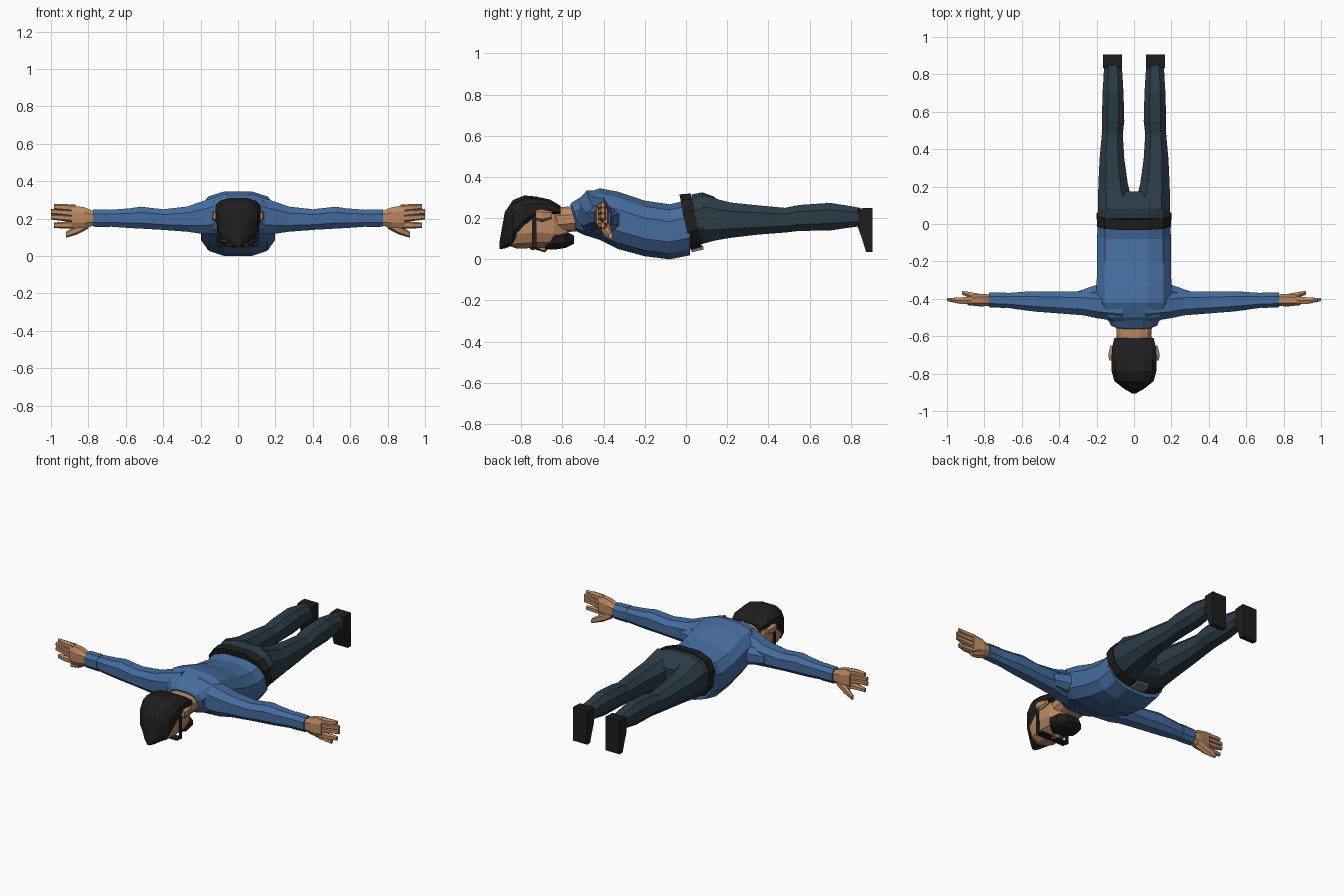
import bpy, bmesh, math
from mathutils import Vector, Matrix


def mat(name, r, g, b):
    m = bpy.data.materials.new(name)
    m.diffuse_color = (r, g, b, 1)
    return m


BLUE = mat("blue shirt", 0.06, 0.15, 0.34)
NAVY = mat("dark slate trousers", 0.025, 0.045, 0.062)
BLACK = mat("black hair", 0.013, 0.013, 0.013)
SKIN = mat("tan skin", 0.50, 0.25, 0.125)
GREY = mat("grey metal", 0.16, 0.16, 0.15)


def finish(name, bm, m, mirror):
    bmesh.ops.recalc_face_normals(bm, faces=bm.faces)
    me = bpy.data.meshes.new(name)
    bm.to_mesh(me)
    bm.free()
    me.materials.append(m)
    ob = bpy.data.objects.new(name, me)
    bpy.context.collection.objects.link(ob)
    if mirror:
        ob.modifiers.new("mirror", 'MIRROR')
    return ob


def loft(name, secs, m, axis='y', n=12, p=0.8, shear=0.0, mirror=False):
    """Rings (pos, side centre, side half, z top, z bottom) joined along x or y."""
    bm = bmesh.new()
    k = math.cos(math.pi / n) ** p
    rings = []
    for t, c, h, zt, zb in secs:
        zm, hz, ring = (zt + zb) / 2, (zt - zb) / 2, []
        for i in range(n):
            a = (i + 0.5) * 2 * math.pi / n
            ca, sa = math.cos(a), math.sin(a)
            u = math.copysign(abs(ca) ** p, ca) / k * h
            w = math.copysign(abs(sa) ** p, sa) / k * hz
            s, z = t - shear * w, zm + w
            ring.append(bm.verts.new((c + u, s, z) if axis == 'y' else (s, c + u, z)))
        rings.append(ring)
    for a, b in zip(rings, rings[1:]):
        for i in range(n):
            j = (i + 1) % n
            bm.faces.new((a[i], a[j], b[j], b[i]))
    bm.faces.new(rings[0])
    bm.faces.new(rings[-1])
    return finish(name, bm, m, mirror)


def box(name, c, size, m, rx=0.0, mirror=False):
    bm = bmesh.new()
    bmesh.ops.create_cube(bm, size=1)
    M = Matrix.Translation(c) @ Matrix.Rotation(rx, 4, 'X') @ Matrix.Diagonal((*size, 1))
    bmesh.ops.transform(bm, matrix=M, verts=bm.verts)
    return finish(name, bm, m, mirror)


# Shirt body, collar
loft("shirt_body", [(-.54, 0, .10, .275, .14), (-.50, 0, .165, .315, .12),
                    (-.42, 0, .20, .345, .095), (-.33, 0, .20, .328, .05),
                    (-.20, 0, .197, .285, .015), (-.08, 0, .197, .267, 0),
                    (.02, 0, .195, .29, .02)], BLUE, p=.75)
loft("collar", [(-.545, 0, .105, .265, .15), (-.535, 0, .125, .275, .14),
                (-.49, 0, .14, .30, .13)], BLUE, shear=.3)

# Sleeves, cuffs
loft("sleeve", [(.06, -.44, .085, .335, .12), (.20, -.435, .068, .29, .12),
                (.27, -.425, .063, .265, .13), (.40, -.42, .058, .25, .14),
                (.52, -.415, .054, .264, .147), (.58, -.412, .05, .255, .15),
                (.69, -.408, .038, .247, .158), (.76, -.406, .034, .243, .162)],
     BLUE, axis='x', n=8, mirror=True)
loft("armpit_gusset", [(.14, -.39, .10, .27, .13), (.20, -.395, .07, .25, .135),
                       (.30, -.405, .045, .23, .15)], BLUE, axis='x', n=8, mirror=True)
loft("cuff", [(.685, -.408, .041, .25, .155), (.775, -.406, .039, .248, .157)],
     BLUE, axis='x', n=8, mirror=True)

# Hands: palm, four fingers, thumb
loft("palm", [(.765, -.407, .03, .238, .165), (.82, -.407, .034, .26, .15),
              (.89, -.408, .026, .272, .148)], SKIN, axis='x', n=8, mirror=True)
for i, (z0, z1, tip) in enumerate([(.256, .264, .985), (.228, .238, 1.0),
                                   (.200, .210, 1.0), (.166, .165, .985)]):
    loft("finger_%d" % (i + 1), [(.87, -.407, .020, z0 + .017, z0 - .017),
                                 (.93, -.41, .017, (z0 + z1) / 2 + .016, (z0 + z1) / 2 - .016),
                                 (tip, -.404, .008, z1 + .013, z1 - .013)],
         SKIN, axis='x', n=6, mirror=True)
loft("thumb", [(.80, -.40, .022, .20, .15), (.86, -.385, .018, .165, .118),
               (.92, -.367, .010, .128, .10)], SKIN, axis='x', n=6, mirror=True)

# Belt with buckle
loft("belt", [(-.005, 0, .197, .315, .045), (.05, 0, .2, .32, .06)], BLACK, p=.75, shear=.2)
box("buckle", (0, .055, .051), (.085, .06, .02), GREY, rx=.25)

# Trousers: hips and legs
loft("hips", [(.03, 0, .193, .315, .06), (.08, 0, .193, .325, .075),
              (.135, 0, .188, .305, .09), (.175, 0, .14, .26, .12)], NAVY, p=.75)
loft("trouser_leg", [(.08, .10, .092, .315, .08), (.16, .106, .086, .29, .095),
                     (.22, .112, .078, .275, .105), (.35, .118, .066, .262, .12),
                     (.48, .116, .056, .25, .13), (.55, .112, .06, .264, .138),
                     (.70, .112, .056, .274, .14), (.80, .112, .05, .258, .155),
                     (.845, .113, .047, .25, .16)], NAVY, n=8, mirror=True)

# Shoes: side outline pushed across the foot, toes pointing down
bm = bmesh.new()
outline = [(.835, .247), (.905, .25), (.905, .035), (.875, .035), (.855, .10), (.835, .155)]
f = bm.faces.new([bm.verts.new((.065, y, z)) for y, z in outline])
ext = bmesh.ops.extrude_face_region(bm, geom=[f])["geom"]
bmesh.ops.translate(bm, vec=(.1, 0, 0), verts=[v for v in ext if isinstance(v, bmesh.types.BMVert)])
finish("shoe", bm, BLACK, True)

# Neck, head, face parts
loft("neck", [(-.68, 0, .085, .25, .12), (-.50, 0, .10, .26, .14)], SKIN)
loft("head", [(-.86, 0, .07, .20, .065), (-.82, 0, .10, .27, .052), (-.73, 0, .108, .29, .055),
              (-.64, 0, .10, .26, .06), (-.575, 0, .065, .18, .075)], SKIN)
loft("nose", [(-.74, 0, .012, .08, .052), (-.685, 0, .022, .08, .036),
              (-.67, 0, .016, .08, .05)], SKIN, n=6)
loft("ear", [(-.73, .118, .014, .235, .195), (-.70, .12, .018, .24, .185),
             (-.65, .114, .012, .23, .20)], SKIN, n=6, mirror=True)
loft("hair", [(-.905, 0, .012, .09, .05), (-.88, 0, .055, .23, .052), (-.84, 0, .105, .288, .07),
              (-.785, 0, .12, .31, .145), (-.73, 0, .12, .305, .19), (-.66, 0, .117, .29, .215),
              (-.61, 0, .105, .26, .215)], BLACK, p=.65)
loft("beard", [(-.685, 0, .05, .10, .05), (-.64, 0, .10, .14, .047),
               (-.585, 0, .09, .138, .055), (-.545, 0, .045, .115, .075)], BLACK)
box("glasses_arm", (.109, -.737, .13), (.008, .022, .15), BLACK, mirror=True)
box("glasses_lens", (.058, -.735, .053), (.085, .045, .01), BLACK, mirror=True)
box("glasses_bridge", (0, -.745, .05), (.04, .012, .01), BLACK)
